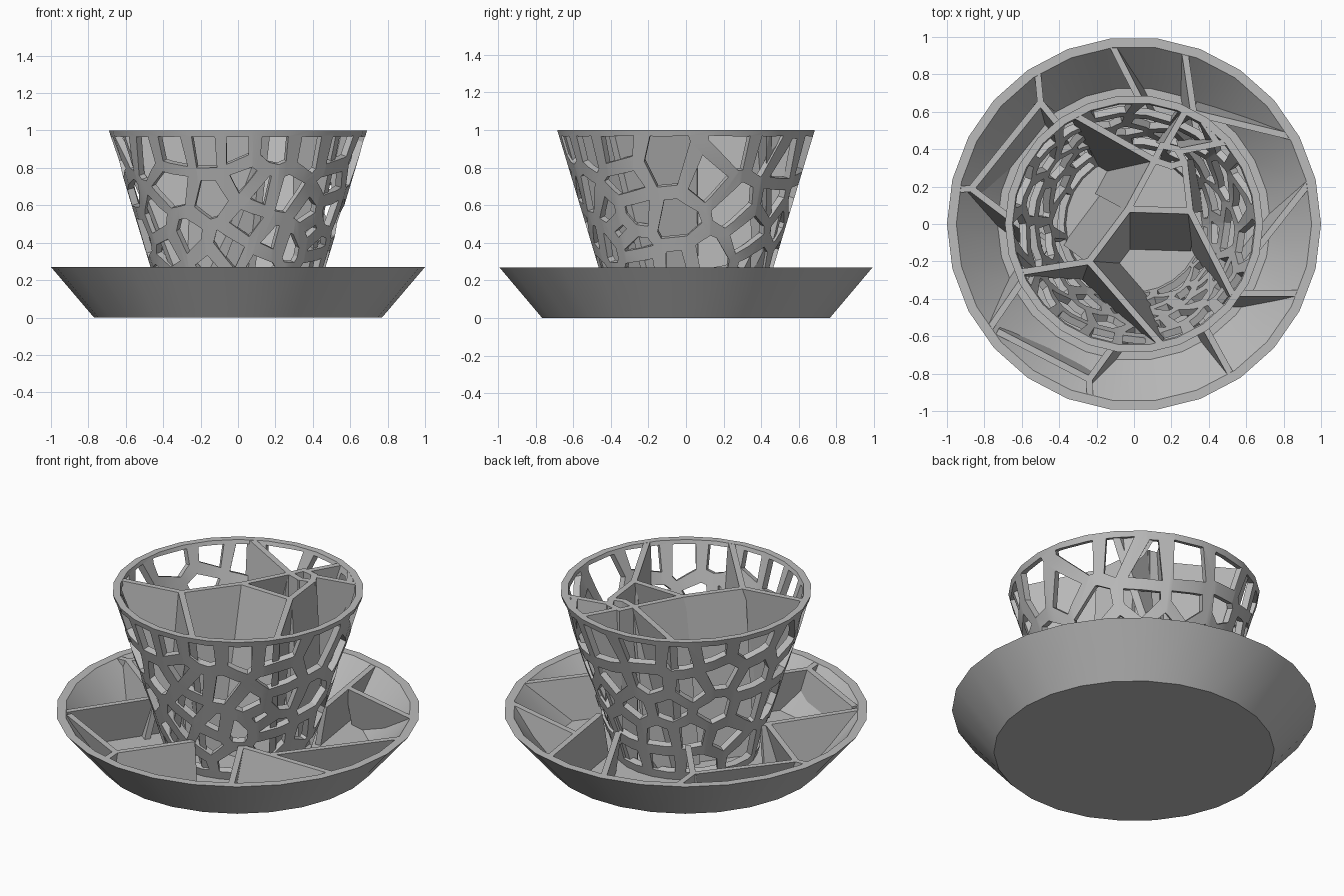
import bpy, bmesh, math, random
from math import sin, cos, pi
from mathutils import Vector, Matrix

random.seed(7)
SIDES = 26
cube = bpy.data.objects.get("Cube")
if cube:
    bpy.data.objects.remove(cube, do_unlink=True)

grey = bpy.data.materials.new("matte grey")
grey.use_nodes = True
grey.diffuse_color = (0.5, 0.5, 0.5, 1)
grey.node_tree.nodes["Principled BSDF"].inputs["Base Color"].default_value = (0.5, 0.5, 0.5, 1)


def finish(bm, name):
    bmesh.ops.recalc_face_normals(bm, faces=bm.faces)
    mesh = bpy.data.meshes.new(name)
    bm.to_mesh(mesh)
    bm.free()
    mesh.materials.append(grey)
    ob = bpy.data.objects.new(name, mesh)
    bpy.context.collection.objects.link(ob)
    return ob


def select(ob):
    bpy.ops.object.select_all(action='DESELECT')
    ob.select_set(True)
    bpy.context.view_layer.objects.active = ob


def smooth(ob):
    select(ob)
    bpy.ops.object.shade_smooth_by_angle(angle=math.radians(25))


def lathe(profile, name):
    """Closed solid of revolution; the first and last rings are capped."""
    bm = bmesh.new()
    rings = [[bm.verts.new((r * cos(2 * pi * i / SIDES), r * sin(2 * pi * i / SIDES), z))
              for i in range(SIDES)] for r, z in profile]
    for a, b in zip(rings, rings[1:]):
        for i in range(SIDES):
            j = (i + 1) % SIDES
            bm.faces.new((a[i], a[j], b[j], b[i]))
    bm.faces.new(rings[0])
    bm.faces.new(rings[-1])
    return finish(bm, name)


def cut(bm, co, no):
    """Trim a convex solid by a plane and cap the cut."""
    res = bmesh.ops.bisect_plane(bm, geom=bm.verts[:] + bm.edges[:] + bm.faces[:], dist=1e-5,
                                 plane_co=co, plane_no=no, clear_outer=True)
    edges = [e for e in res["geom_cut"] if isinstance(e, bmesh.types.BMEdge) and e.is_boundary]
    if len(edges) > 2:
        bmesh.ops.edgeloop_fill(bm, edges=edges)


def append(target, part):
    mesh = bpy.data.meshes.new("temp")
    part.to_mesh(mesh)
    part.free()
    target.from_mesh(mesh)
    bpy.data.meshes.remove(mesh)


def partitions(walls, r0, slope, z0, z1, name):
    """Thin leaning walls (x1, y1, x2, y2, lean in hundredths) trimmed to a cone."""
    whole = bmesh.new()
    for wall in walls:
        x1, y1, x2, y2, lean = [c / 100 for c in wall]
        p, q = Vector((x1, y1, 0)), Vector((x2, y2, 0))
        d = (q - p).normalized()
        n = Vector((-d.y, d.x, 0))
        p, q = p - d * 0.012, q + d * 0.012
        bm = bmesh.new()
        for end in (p, q):
            for side in (-0.017, 0.017):
                bm.verts.new(end + n * side + Vector((0, 0, z1)))
                bm.verts.new(end + n * (side + lean) + Vector((0, 0, z0)))
        bmesh.ops.convex_hull(bm, input=bm.verts)
        for i in range(SIDES):
            a = 2 * pi * (i + 0.5) / SIDES
            r = r0 * cos(pi / SIDES)
            cut(bm, (r * cos(a), r * sin(a), 0), (cos(a), sin(a), -slope))
        append(whole, bm)
    return finish(whole, name)


# Saucer dish and its ribs
smooth(lathe([(0.77, 0), (1, 0.27), (0.95, 0.27), (0.73, 0.03)], "saucer"))
partitions([
    (-14, 100, 14, 45, 3), (26, 100, 36, 32, -4), (-52, 86, -50, 65, 0),
    (-50, 65, -28, 38, -4), (-50, 65, -87, 19, 8), (-87, 19, -99, 18, 0),
    (-87, 19, -46, -12, -6), (-80, -60, -45, -9, 5), (-72, -58, -24, -83, 5),
    (-24, -83, -23, -99, 0), (-24, -83, 2, -47, -4), (56, -88, 28, -37, 4),
    (30, -37, 95, -37, -6), (48, -36, 100, 30, 5), (33, 59, 95, 44, 5),
], 0.75, 0.23 / 0.27, 0.02, 0.269, "saucer_ribs")

# Pot body
R0, SLOPE = 0.386, 0.304


def radius(z):
    return R0 + SLOPE * z


pot = lathe([(radius(0.03), 0.03), (radius(1), 1), (radius(1) - 0.04, 1),
             (radius(0.06) - 0.04, 0.06)], "pot")

# Centres of the openings: across the front, then across the right-hand side
front = [(-50, 87), (-36, 88), (-16, 90), (-2, 90), (19, 90), (40, 90), (-14, 64), (-36, 71),
         (5, 74), (13, 68), (25, 66), (38, 55), (-45, 52), (-27, 42), (-5, 36), (5, 50),
         (18, 40), (28, 38), (-38, 36), (-15, 28), (12, 28)]
side = [(-54, 88), (-40, 90), (-10, 82), (27, 90), (43, 88), (52, 80), (27, 60), (-6, 51),
        (-33, 70), (-28, 56), (-42, 62), (-35, 47), (-28, 38), (-40, 38), (47, 62), (50, 50),
        (-25, 28), (-3, 28), (10, 31), (38, 30)]
sites = []


def gap(a, b):
    turn = (b[0] - a[0] + pi) % (2 * pi) - pi
    return Vector((turn * radius(a[1]), (b[1] - a[1]) * 1.045, 0))


def add_site(angle, z, spacing):
    site = (angle, z)
    if all(gap(site, s).length > spacing for s in sites):
        sites.append(site)


for turn, row in ((-pi / 2, front), (0, side)):
    for u, z in row:
        u, z = u / 100, z / 100
        add_site(turn + math.asin(max(-1, min(1, u / radius(z)))), z, 0.085)
for _ in range(1500):
    add_site(random.uniform(-pi, pi), random.uniform(0.1, 0.93), 0.185)

# Cellular openings, each a convex prism set square to the wall
cutters = bmesh.new()
for site in sites:
    angle, z = site
    bm = bmesh.new()
    bmesh.ops.create_cube(bm, size=1, matrix=Matrix.Diagonal((0.32, 0.32, 0.2, 1)))
    half = random.uniform(0.028, 0.042)
    for other in sites:
        off = gap(site, other)
        if other is not site and off.length < 0.5:
            cut(bm, off / 2 - off.normalized() * half, off)
    cut(bm, (0, (0.965 - z) * 1.045, 0), (0, 1, 0))
    cut(bm, (0, (0.08 - z) * 1.045, 0), (0, -1, 0))
    out = Vector((cos(angle), sin(angle), -SLOPE)).normalized()
    along = Vector((-sin(angle), cos(angle), 0))
    up = out.cross(along)
    place = Matrix((along, up, out)).transposed().to_4x4()
    place.translation = (radius(z) * cos(angle), radius(z) * sin(angle), z)
    bmesh.ops.transform(bm, matrix=place, verts=bm.verts)
    append(cutters, bm)
cutter = finish(cutters, "opening_cutter")
cutter.hide_render = True
select(pot)
mod = pot.modifiers.new("openings", 'BOOLEAN')
mod.operation, mod.solver, mod.object = 'DIFFERENCE', 'EXACT', cutter
mod.use_self = True
bpy.ops.object.modifier_apply(modifier=mod.name)
bpy.data.objects.remove(cutter, do_unlink=True)
smooth(pot)

# Leaning walls inside the pot
partitions([
    (-40, 63, 11, 34, -16), (11, 34, -3, 8, -18), (-3, 8, -24, -20, -15), (-3, 8, -24, -20, 12),
    (-3, 8, 30, 7, -20), (-24, -20, -75, -28, 8), (-24, -20, 16, -66, 10),
    (-24, -20, 16, -66, -8), (30, 7, 60, -52, -7), (27, 33, 30, 7, 5),
    (11, 34, 15, 42, 0), (15, 42, 23, 40, 0), (23, 40, 27, 33, 0), (27, 33, 20, 31, 0),
    (20, 31, 11, 34, 0), (17, 42, 33, 70, 5), (25, 39, 65, 47, 8), (33, 61, 44, 44, 0),
], R0 - 0.015, SLOPE, 0.05, 0.999, "pot_partitions")
